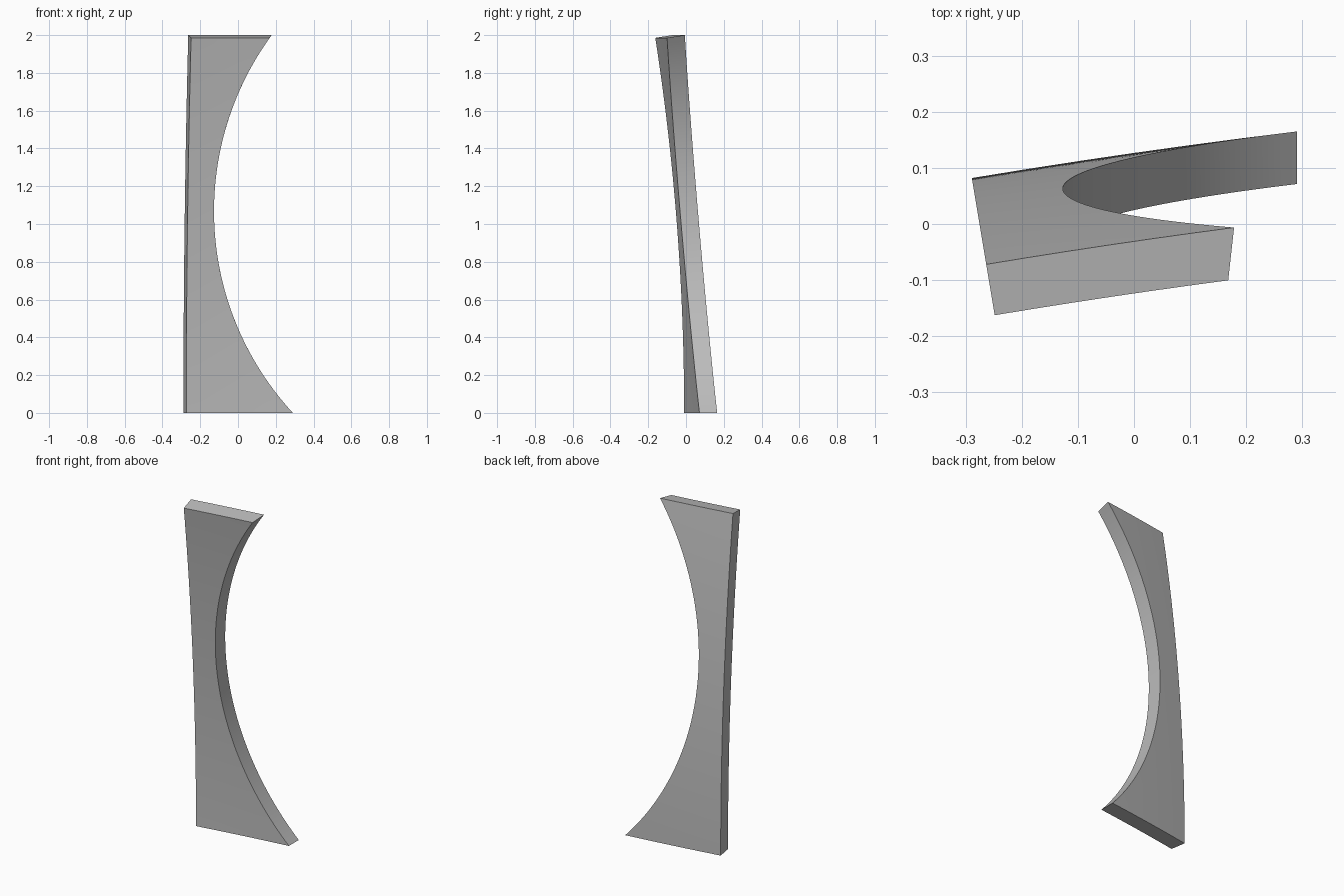
import bpy, bmesh
from math import sin, cos, asin, sqrt, radians

old = bpy.data.objects.get("Cube")
if old:
    bpy.data.objects.remove(old, do_unlink=True)

# Shell is a patch between two concentric spheres, with a round bite along y
OUTER, THICKNESS = 12.9, 0.093
CENTRE_X, CENTRE_Y = 1.829, -12.643
LEFT_ANGLE = radians(9.45)
TOP_ANGLE = asin(2 / OUTER)
BITE_X, BITE_Z, BITE_R = 1.448, 1.068, 1.575
ROWS, COLS = 64, 6


def shell_point(radius, row, col):
    lat = TOP_ANGLE * row / ROWS
    ring = radius * cos(lat)
    z = radius * sin(lat)
    x_edge = CENTRE_X - ring * sin(LEFT_ANGLE)
    x_bite = BITE_X - sqrt(BITE_R ** 2 - (z - BITE_Z) ** 2)
    x = x_edge + (x_bite - x_edge) * col / COLS
    y = CENTRE_Y + sqrt(ring ** 2 - (x - CENTRE_X) ** 2)
    return x, y, z


bm = bmesh.new()


def make_sheet(radius):
    return [[bm.verts.new(shell_point(radius, r, c)) for c in range(COLS + 1)]
            for r in range(ROWS + 1)]


def bridge(a, b):
    for i in range(len(a) - 1):
        bm.faces.new((a[i], a[i + 1], b[i + 1], b[i]))


# Back and front surfaces
back, front = make_sheet(OUTER), make_sheet(OUTER - THICKNESS)
for sheet in (back, front):
    for lower, upper in zip(sheet, sheet[1:]):
        bridge(lower, upper)

# Rim: bottom, top, straight side and curved bite
for k in (0, -1):
    bridge(back[k], front[k])
    bridge([row[k] for row in back], [row[k] for row in front])

bmesh.ops.recalc_face_normals(bm, faces=bm.faces)
mesh = bpy.data.meshes.new("curved_panel")
bm.to_mesh(mesh)
bm.free()
panel = bpy.data.objects.new("curved_panel", mesh)
bpy.context.collection.objects.link(panel)

# Plain grey finish
grey = bpy.data.materials.new("plain_grey")
grey.use_nodes = True
colour = (0.5, 0.5, 0.5, 1)
grey.diffuse_color = colour
grey.node_tree.nodes["Principled BSDF"].inputs["Base Color"].default_value = colour
mesh.materials.append(grey)

bpy.ops.object.select_all(action="DESELECT")
panel.select_set(True)
bpy.context.view_layer.objects.active = panel
bpy.ops.object.shade_smooth_by_angle(angle=radians(30))
